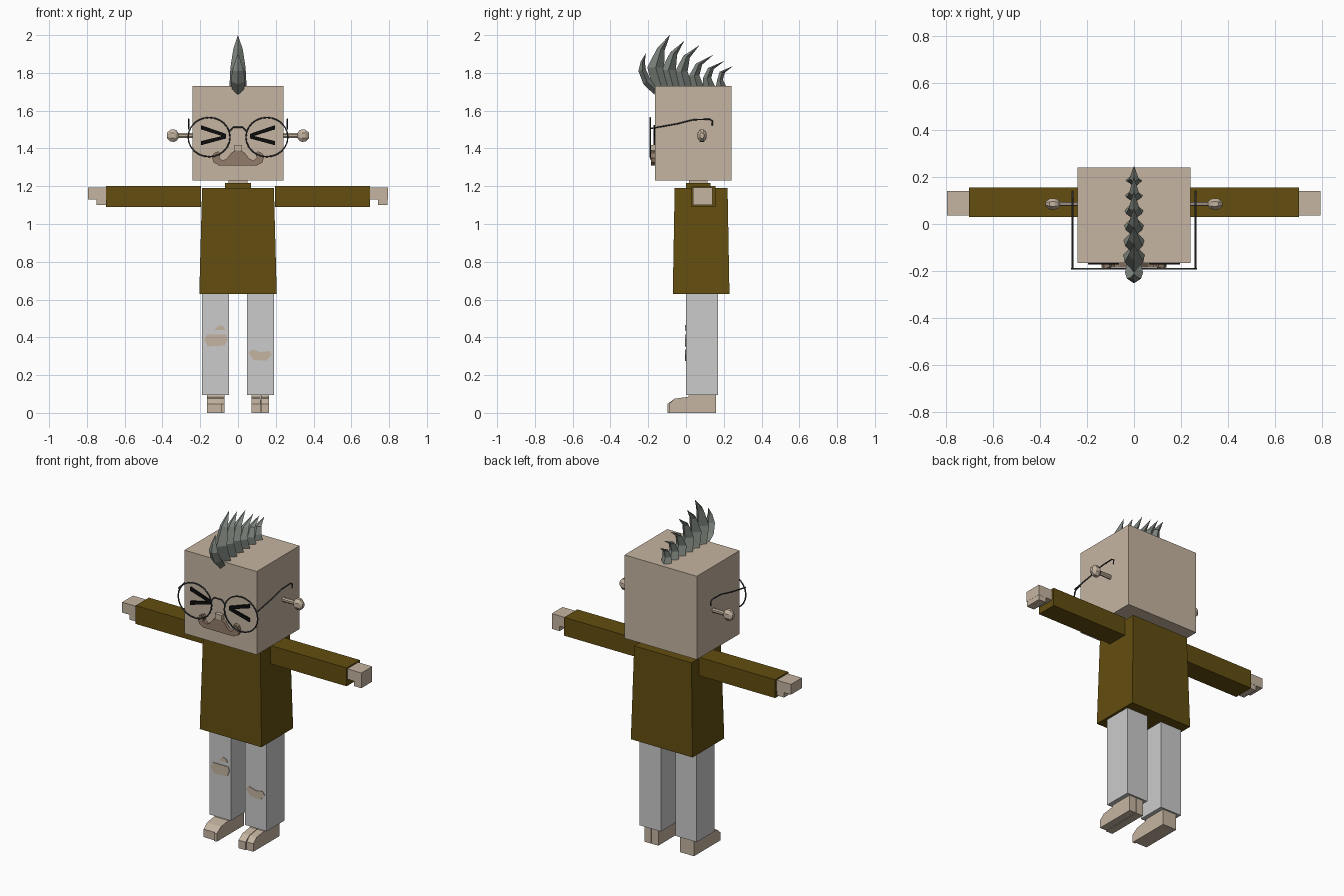
import bpy, bmesh, math
from mathutils import Vector

cube = bpy.data.objects.get("Cube")
if cube:
    bpy.data.objects.remove(cube, do_unlink=True)


def material(name, r, g, b):
    m = bpy.data.materials.new(name)
    m.use_nodes = True
    m.diffuse_color = (r, g, b, 1)
    bsdf = next(n for n in m.node_tree.nodes if n.type == 'BSDF_PRINCIPLED')
    bsdf.inputs["Base Color"].default_value = (r, g, b, 1)
    bsdf.inputs["Roughness"].default_value = 0.8
    return m


SKIN = material("skin", 0.56, 0.46, 0.355)
OLIVE = material("olive sweater", 0.125, 0.076, 0.005)
CLOTH = material("pale trousers", 0.6, 0.6, 0.6)
HAIR = material("grey hair", 0.21, 0.235, 0.21)
BROWN = material("moustache brown", 0.29, 0.2, 0.145)
WIRE = material("dark wire", 0.045, 0.05, 0.055)
BLACK = material("black", 0.004, 0.004, 0.004)


def loft(name, sections, mat):
    """Skin a row of equal-sized point loops and cap both ends."""
    bm = bmesh.new()
    rings = [[bm.verts.new(p) for p in s] for s in sections]
    n = len(rings[0])
    for a, b in zip(rings, rings[1:]):
        for i in range(n):
            j = (i + 1) % n
            bm.faces.new((a[i], a[j], b[j], b[i]))
    bm.faces.new(rings[0])
    bm.faces.new(rings[-1])
    bmesh.ops.remove_doubles(bm, verts=bm.verts, dist=0.0005)
    bmesh.ops.recalc_face_normals(bm, faces=bm.faces)
    me = bpy.data.meshes.new(name)
    bm.to_mesh(me)
    bm.free()
    ob = bpy.data.objects.new(name, me)
    me.materials.append(mat)
    bpy.context.collection.objects.link(ob)
    return ob


def rect(x0, x1, y0, y1, z):
    return [(x0, y0, z), (x1, y0, z), (x1, y1, z), (x0, y1, z)]


def box(name, x0, x1, y0, y1, z0, z1, mat):
    return loft(name, [rect(x0, x1, y0, y1, z0), rect(x0, x1, y0, y1, z1)], mat)


def plate(name, outline, y0, y1, mat):
    """Extrude an x-z outline along y."""
    return loft(name, [[(x, y, z) for x, z in outline] for y in (y0, y1)], mat)


def side_prism(name, outline, x0, x1, mat):
    """Extrude a y-z outline along x."""
    return loft(name, [[(x, y, z) for y, z in outline] for x in (x0, x1)], mat)


def wire(name, points, cyclic=False):
    cu = bpy.data.curves.new(name, 'CURVE')
    cu.dimensions = '3D'
    cu.bevel_depth = 0.004
    cu.bevel_resolution = 1
    sp = cu.splines.new('POLY')
    sp.points.add(len(points) - 1)
    for p, co in zip(sp.points, points):
        p.co = (*co, 1)
    sp.use_cyclic_u = cyclic
    cu.materials.append(WIRE)
    ob = bpy.data.objects.new(name, cu)
    bpy.context.collection.objects.link(ob)


# Head, neck and sweater
box("head", -0.24, 0.24, -0.165, 0.24, 1.23, 1.73, SKIN)
box("neck", -0.05, 0.05, 0.015, 0.115, 1.18, 1.24, SKIN)
box("collar", -0.07, 0.07, 0, 0.13, 1.18, 1.218, OLIVE)
loft("sweater_body", [rect(-0.205, 0.205, -0.07, 0.23, 0.63),
                      rect(-0.19, 0.19, -0.06, 0.22, 1.19)], OLIVE)

for side, s in (("right", -1), ("left", 1)):
    def mx(pts):
        return [(s * p[0], *p[1:]) for p in pts]

    # Arm and ear
    box(side + "_sleeve", s * 0.195, s * 0.7, 0.03, 0.155, 1.09, 1.2, OLIVE)
    ear = [(0.23, 0.014), (0.315, 0.014), (0.325, 0.03), (0.338, 0.036),
           (0.358, 0.034), (0.375, 0.016)]
    loft(side + "_ear", [[(s * x, 0.085 + 0.72 * r * math.cos(a), 1.468 + r * math.sin(a))
                          for a in [math.pi * (k + 0.5) / 4 for k in range(8)]]
                         for x, r in ear], SKIN)

    # Trouser leg and foot with a separate big toe
    box(side + "_trouser_leg", s * 0.048, s * 0.19, 0, 0.17, 0.095, 0.64, CLOTH)
    foot = [(-0.098, 0), (0.16, 0), (0.16, 0.1), (0.02, 0.1), (0.01, 0.085),
            (-0.06, 0.075), (-0.098, 0.048)]
    toes = [(y + 0.008 if y < -0.09 else y, z) for y, z in foot]
    side_prism(side + "_big_toe_and_foot", foot, s * 0.072, s * 0.09 if s < 0 else 0.118, SKIN)
    side_prism(side + "_outer_foot", toes, s * 0.09 if s < 0 else 0.121, s * 0.165, SKIN)
    box(side + "_foot_core", s * 0.08, s * 0.16, -0.06, 0.15, 0.002, 0.07, SKIN)

    # Squinting eye made of two strokes
    for label, zo, zi in (("upper", 1.512, 1.468), ("lower", 1.428, 1.462)):
        plate(f"{side}_eye_{label}_stroke",
              mx([(0.196, zo - 0.011), (0.063, zi - 0.009), (0.063, zi + 0.009), (0.196, zo + 0.011)]),
              -0.173, -0.164, BLACK)

    # Glasses rim and temple
    wire(side + "_glasses_rim",
         [(s * 0.153 + 0.111 * math.cos(k * math.tau / 24), -0.19,
           1.46 + 0.104 * math.sin(k * math.tau / 24)) for k in range(24)], True)
    wire(side + "_glasses_temple",
         mx([(0.262, -0.19, 1.505), (0.262, -0.05, 1.53), (0.262, 0.04, 1.552),
             (0.262, 0.125, 1.555), (0.262, 0.14, 1.545), (0.262, 0.138, 1.52)]))

    # Moustache half with its curled tip
    plate(side + "_moustache",
          mx([(0, 1.31), (0.1, 1.31), (0.128, 1.325), (0.137, 1.35), (0.128, 1.375),
              (0.105, 1.385), (0.093, 1.37), (0.1, 1.352), (0.082, 1.335),
              (0.06, 1.345), (0.035, 1.378), (0, 1.395)]), -0.184, -0.16, BROWN)
    plate(side + "_moustache_curl",
          [(s * 0.115 + 0.018 * math.cos(k * math.pi / 4), 1.36 + 0.018 * math.sin(k * math.pi / 4))
           for k in range(8)], -0.19, -0.18, BROWN)

# Glasses bridge and nose
wire("glasses_bridge", [(-0.045, -0.19, 1.49), (-0.025, -0.19, 1.512),
                        (0.025, -0.19, 1.512), (0.045, -0.19, 1.49)])
box("nose", -0.022, 0.022, -0.188, -0.16, 1.388, 1.417, SKIN)

# Hands, palm and thumb steps
for side, x0 in (("right", -0.795), ("left", 0.695)):
    box(side + "_hand", x0, x0 + 0.098, 0.037, 0.14, 1.13, 1.192, SKIN)
    box(side + "_fingers", x0 + 0.047, x0 + 0.097, 0.038, 0.139, 1.1, 1.14, SKIN)

# Skin showing through torn knees
tears = {
    "right_knee_tear": [(-0.16, 0.352), (-0.07, 0.357), (-0.055, 0.39), (-0.063, 0.415),
                        (-0.165, 0.415), (-0.178, 0.385)],
    "right_small_tear": [(-0.127, 0.437), (-0.07, 0.44), (-0.073, 0.456), (-0.1, 0.465),
                         (-0.113, 0.452)],
    "left_knee_tear": [(0.083, 0.28), (0.15, 0.276), (0.18, 0.308), (0.165, 0.328),
                       (0.12, 0.322), (0.075, 0.335), (0.055, 0.318)],
}
for name, outline in tears.items():
    plate(name, outline, -0.004, 0.003, SKIN)


# Mohawk: each spike follows a front edge and a back edge to a swept-back tip
def spike(name, front, back, tip, widths):
    sections = []
    for (fy, fz), (by, bz), w in zip(front, back, widths):
        my, mz = (fy + by) / 2, (fz + bz) / 2
        sections.append([(0, fy, fz), (w, my, mz), (0, by, bz), (-w, my, mz)])
    sections.append([(0, *tip)] * 3 + [(0, tip[0], tip[1] + 0.001)])
    loft(name, sections, HAIR)


spike("front_forelock", [(-0.168, 1.685), (-0.225, 1.74), (-0.252, 1.81), (-0.24, 1.86)],
      [(-0.15, 1.73), (-0.19, 1.77), (-0.212, 1.815), (-0.218, 1.86)], (-0.212, 1.905),
      [0.03, 0.038, 0.03, 0.016])
tips = [(-0.085, 2.0), (-0.01, 1.968), (0.07, 1.945), (0.142, 1.893), (0.203, 1.862), (0.248, 1.835)]
for i, (ty, tz) in enumerate(tips):
    base = -0.175 + 0.066 * i
    h = tz - 1.715
    depth = 0.095 - 0.006 * i
    lean = ty - base
    front = [(base, 1.715), (base - 0.03 + 0.008 * i, 1.715 + 0.4 * h),
             (base + 0.25 * lean, 1.715 + 0.76 * h)]
    back = [(base + depth, 1.715), (base + depth * 0.62, 1.715 + 0.4 * h),
            (base + 0.25 * lean + depth * 0.42, 1.715 + 0.72 * h)]
    spike(f"hair_spike_{i + 1}", front, back, (ty, tz),
          [0.046 - 0.002 * i, 0.04 - 0.002 * i, 0.025 - 0.001 * i])
